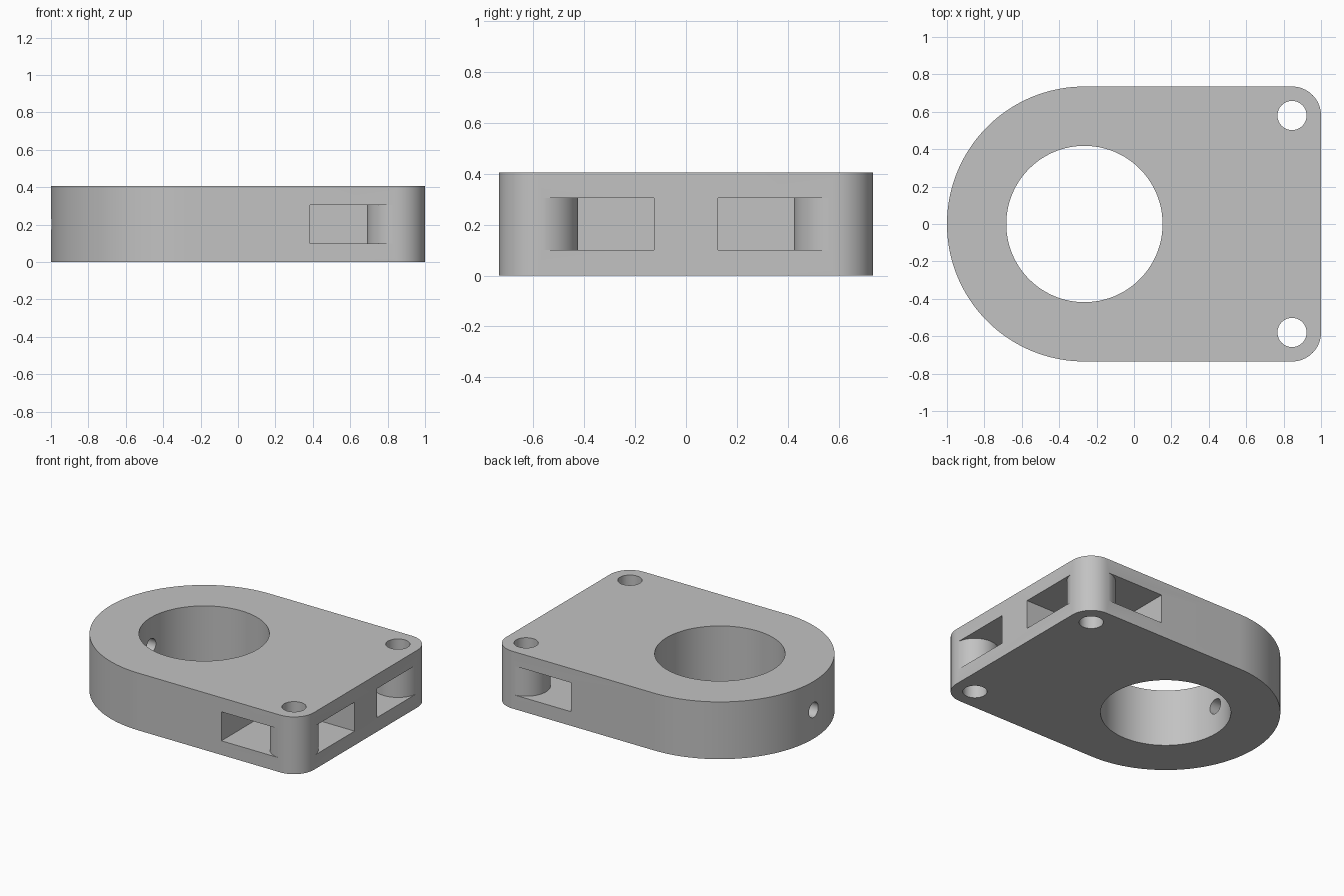
import bpy
import bmesh
from math import sin, cos, pi, radians
from mathutils import Matrix

cube = bpy.data.objects.get("Cube")
if cube:
    bpy.data.objects.remove(cube, do_unlink=True)

HEIGHT = 0.405
HALF = 0.735                    # half width and radius of the rounded end
BORE_X = HALF - 1               # centre of the rounded end
CORNER = 0.155                  # corner rounding
CX, CY = 1 - CORNER, HALF - CORNER

grey = bpy.data.materials.new("plain grey")
grey.use_nodes = True
grey.diffuse_color = (0.54, 0.54, 0.54, 1)
grey.node_tree.nodes["Principled BSDF"].inputs["Base Color"].default_value = grey.diffuse_color


def arc(x, y, r, start, end, steps):
    """Points along an arc, angles in degrees."""
    angles = [radians(start + (end - start) * i / steps) for i in range(steps + 1)]
    return [(x + r * cos(a), y + r * sin(a)) for a in angles]


def prism(name, outline, z0, z1):
    """Extrude a flat outline from z0 to z1."""
    bm = bmesh.new()
    face = bm.faces.new([bm.verts.new((x, y, z0)) for x, y in outline])
    up = bmesh.ops.extrude_face_region(bm, geom=[face])
    verts = [g for g in up["geom"] if isinstance(g, bmesh.types.BMVert)]
    bmesh.ops.translate(bm, verts=verts, vec=(0, 0, z1 - z0))
    bmesh.ops.recalc_face_normals(bm, faces=bm.faces)
    mesh = bpy.data.meshes.new(name)
    bm.to_mesh(mesh)
    bm.free()
    mesh.materials.append(grey)
    obj = bpy.data.objects.new(name, mesh)
    bpy.context.collection.objects.link(obj)
    return obj


def drill(name, x, y, r, steps):
    return prism(name, arc(x, y, r, 0, 360, steps)[:-1], -0.1, HEIGHT + 0.1)


# Plate: round at one end, square with rounded corners at the other
outline = (arc(BORE_X, 0, HALF, 90, 270, 72)
           + arc(CX, -CY, CORNER, -90, 0, 16)
           + arc(CX, CY, CORNER, 0, 90, 16))
plate = prism("mounting_plate", outline, 0, HEIGHT)

# Main bore
cutters = [drill("bore_cutter", BORE_X, 0, 0.418, 96)]

# Screw holes and the side pockets that wrap around the corner posts
for side, label in ((1, "back"), (-1, "front")):
    cutters.append(drill(label + "_screw_cutter", CX, side * CY, 0.078, 40))
    pocket = ([(0.385, 0.125), (1.1, 0.125), (1.1, CY)]
              + arc(CX, CY, CORNER + 0.001, 0, -270, 48)
              + [(CX, 0.85), (0.385, 0.85)])
    cutters.append(prism(label + "_pocket_cutter",
                         [(x, side * y) for x, y in pocket], 0.1, 0.305))

# Set screw hole through the wall of the rounded end
set_screw = prism("set_screw_cutter", arc(0, 0, 0.053, 0, 360, 32)[:-1], -0.25, 0.25)
set_screw.data.transform(Matrix.Translation((-0.85, 0, HEIGHT / 2))
                         @ Matrix.Rotation(pi / 2, 4, "Y"))
cutters.append(set_screw)

# Cut everything out of the plate
bpy.ops.object.select_all(action="DESELECT")
bpy.context.view_layer.objects.active = plate
plate.select_set(True)
for cutter in cutters:
    cutter.hide_render = True
    cut = plate.modifiers.new(cutter.name, "BOOLEAN")
    cut.operation = "DIFFERENCE"
    cut.solver = "EXACT"
    cut.object = cutter
    bpy.ops.object.modifier_apply(modifier=cut.name)
    bpy.data.objects.remove(cutter, do_unlink=True)

bpy.ops.object.shade_smooth_by_angle(angle=radians(30))
